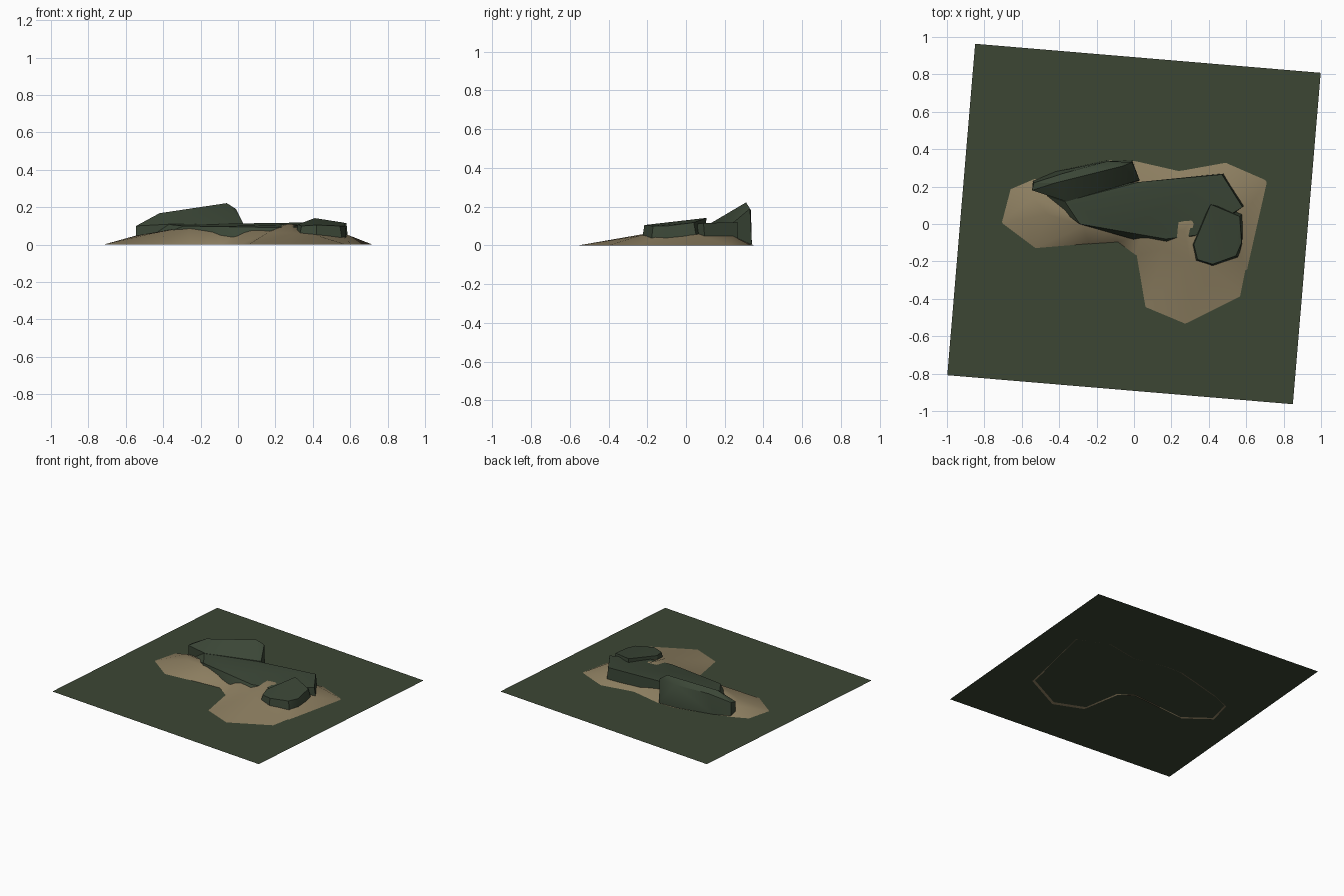
import bpy, bmesh, math
from mathutils import Vector
from mathutils.geometry import delaunay_2d_cdt

cube = bpy.data.objects.get("Cube")
if cube:
    bpy.data.objects.remove(cube, do_unlink=True)


def material(name, rgb):
    mat = bpy.data.materials.new(name)
    mat.use_nodes = True
    colour = (*rgb, 1)
    mat.diffuse_color = colour
    bsdf = mat.node_tree.nodes["Principled BSDF"]
    bsdf.inputs["Base Color"].default_value = colour
    bsdf.inputs["Roughness"].default_value = 0.9
    return mat


grass = material("grass green", (0.045, 0.061, 0.034))
stone = material("mossy stone", (0.043, 0.061, 0.037))
sand = material("dry sand", (0.265, 0.21, 0.118))


def finish(name, bm, mat, angle=None):
    mesh = bpy.data.meshes.new(name)
    bm.normal_update()
    bm.to_mesh(mesh)
    bm.free()
    mesh.materials.append(mat)
    obj = bpy.data.objects.new(name, mesh)
    bpy.context.collection.objects.link(obj)
    if angle:
        bpy.ops.object.select_all(action='DESELECT')
        obj.select_set(True)
        bpy.context.view_layer.objects.active = obj
        bpy.ops.object.shade_smooth_by_angle(angle=math.radians(angle))
    return obj


def rock(name, top, foot, bevel=0.006):
    """Faceted boulder: hull of its crest points and its footprint."""
    bm = bmesh.new()
    for p in top:
        bm.verts.new(p)
    for x, y in foot:
        bm.verts.new((x, y, 0.008))
    hull = bmesh.ops.convex_hull(bm, input=bm.verts)
    loose = [v for v in bm.verts if not v.link_faces]
    bmesh.ops.delete(bm, geom=loose, context='VERTS')
    bmesh.ops.dissolve_limit(bm, angle_limit=math.radians(4),
                             verts=bm.verts, edges=bm.edges)
    bmesh.ops.recalc_face_normals(bm, faces=bm.faces)
    return finish(name, bm, stone, 32)


# Flat ground sheet, turned slightly
bm = bmesh.new()
bmesh.ops.create_grid(bm, x_segments=1, y_segments=1, size=1)
for v in bm.verts:
    v.co.x *= 0.927
    v.co.y *= 0.889
ground = finish("ground", bm, grass)
ground.rotation_euler.z = math.radians(-4.8)
ground.location.z = 0.004

# Sand mound: rim on the ground, crest points inside
rim = [(-0.72, 0), (-0.67, 0.19), (-0.53, 0.25), (-0.3, 0.31), (-0.14, 0.35),
       (0, 0.345), (0.24, 0.29), (0.49, 0.335), (0.72, 0.235), (0.61, -0.25),
       (0.58, -0.4), (0.27, -0.555), (0.055, -0.465), (0.005, -0.17),
       (-0.09, -0.1), (-0.24, -0.11), (-0.54, -0.135)]
crest = [(-0.54, 0.14, 0.05), (-0.46, 0.05, 0.06), (-0.33, 0.06, 0.085),
         (-0.27, -0.01, 0.085), (-0.1, -0.02, 0.092), (0.04, -0.05, 0.082),
         (0.16, -0.13, 0.065), (0.27, -0.03, 0.112), (0.23, 0.02, 0.103),
         (0.3, 0.01, 0.108), (0.19, -0.04, 0.085), (0.3, -0.2, 0.062),
         (0.42, -0.24, 0.05), (0.56, -0.15, 0.045), (0.58, 0.05, 0.055),
         (0.49, 0.24, 0.05), (0.2, 0.21, 0.05), (0, 0.22, 0.06)]
points = [Vector(p[:2]) for p in rim + crest]
heights = [0] * len(rim) + [p[2] for p in crest]
edges = [(i, (i + 1) % len(rim)) for i in range(len(rim))]
flat, _, tris, source, _, _ = delaunay_2d_cdt(points, edges, [], 1, 1e-5)
bm = bmesh.new()
verts = [bm.verts.new((p.x, p.y, heights[s[0]] if s else 0))
         for p, s in zip(flat, source)]
for tri in tris:
    bm.faces.new([verts[i] for i in tri])
bm.normal_update()
for f in bm.faces:
    if f.normal.z < 0:
        f.normal_flip()
finish("sand_mound", bm, sand, 60)

# Low central slab
rock("central_slab",
     [(-0.37, 0.12, 0.108), (-0.29, 0, 0.1), (-0.05, -0.03, 0.1),
      (0.17, -0.08, 0.092), (0.33, -0.06, 0.096), (0.58, 0.09, 0.115),
      (0.47, 0.265, 0.12), (0.03, 0.225, 0.11)],
     [(-0.52, 0.17), (-0.3, 0), (0.0, -0.05), (0.2, -0.14), (0.35, -0.08),
      (0.59, 0.1), (0.48, 0.27), (0.03, 0.23)])

# Tall boulder leaning up toward the back
rock("back_boulder",
     [(-0.545, 0.18, 0.1), (-0.535, 0.22, 0.105), (-0.42, 0.22, 0.168),
      (-0.38, 0.27, 0.15), (-0.14, 0.335, 0.18), (-0.06, 0.31, 0.222),
      (-0.01, 0.33, 0.19), (0.03, 0.235, 0.11), (-0.36, 0.12, 0.11)],
     [(-0.545, 0.18), (-0.54, 0.23), (-0.42, 0.28), (-0.14, 0.34),
      (-0.01, 0.34), (0.03, 0.23), (-0.36, 0.12)])

# Small boulder at the front
rock("front_boulder",
     [(0.41, 0.105, 0.142), (0.565, 0.04, 0.118), (0.575, -0.1, 0.1),
      (0.545, -0.17, 0.1), (0.42, -0.215, 0.105), (0.34, -0.19, 0.1),
      (0.32, -0.11, 0.108)],
     [(0.41, 0.1), (0.585, 0.06), (0.58, -0.1), (0.56, -0.18),
      (0.42, -0.23), (0.32, -0.2), (0.3, -0.11)])
